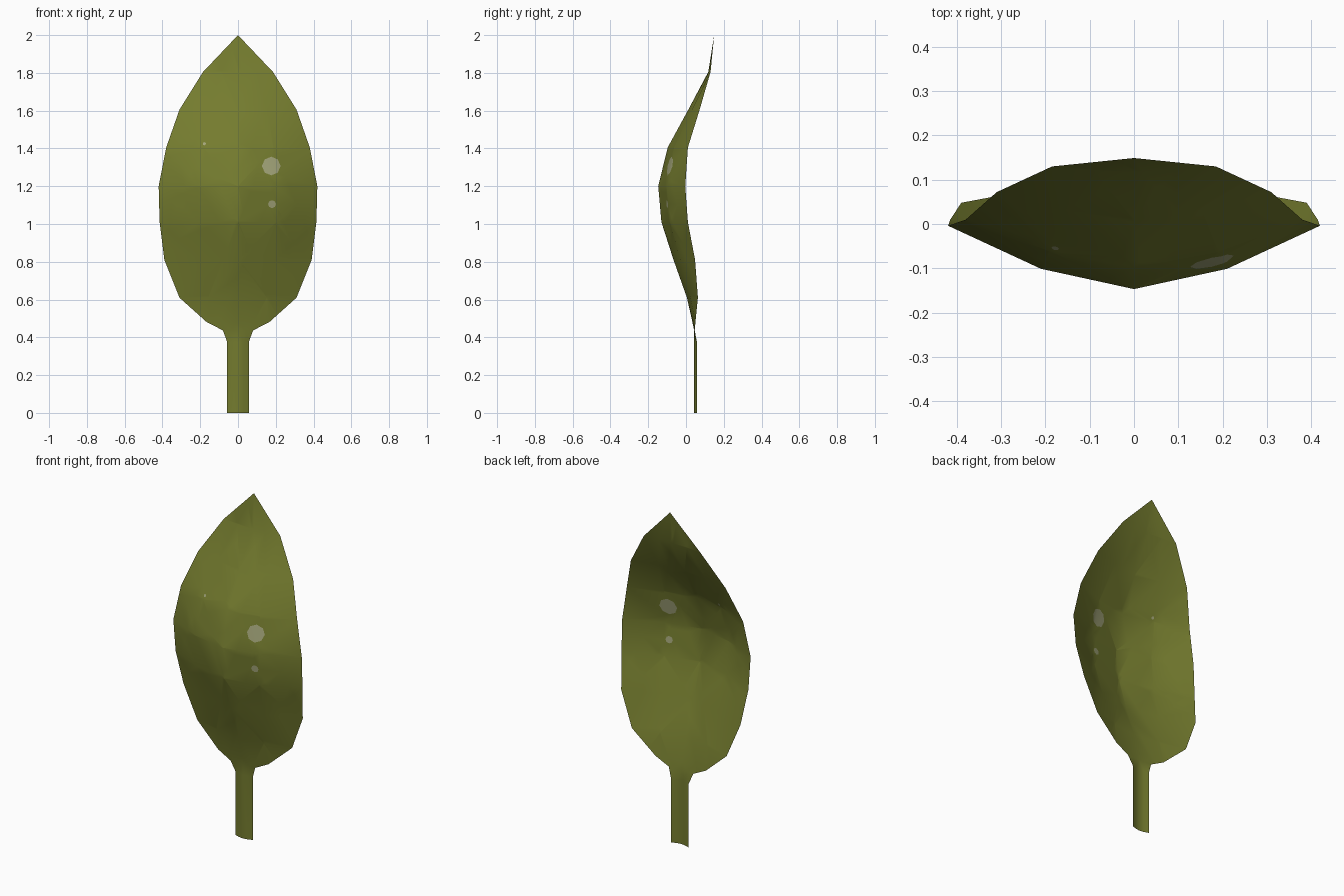
import bpy, bmesh, math
from mathutils import Vector

if "Cube" in bpy.data.objects:
    bpy.data.objects.remove(bpy.data.objects["Cube"])


def material(name, rgb):
    m = bpy.data.materials.new(name)
    m.diffuse_color = (*rgb, 1)
    m.use_nodes = True
    m.node_tree.nodes["Principled BSDF"].inputs["Base Color"].default_value = m.diffuse_color
    return m


# Leaf rows: height, half width, y of the midrib, y of the rim
ROWS = [
    (0.00, 0.057, 0.043, 0.058), (0.375, 0.057, 0.043, 0.058),
    (0.437, 0.08, 0.043, 0.046), (0.48, 0.165, 0.034, 0.05),
    (0.61, 0.31, 0.005, 0.063), (0.81, 0.39, -0.066, 0.048),
    (1.01, 0.415, -0.13, 0.010), (1.20, 0.42, -0.147, -0.004),
    (1.405, 0.38, -0.097, 0.010), (1.605, 0.31, 0.012, 0.072),
    (1.805, 0.185, 0.118, 0.130),
]
TIP = (0, 0.149, 2.0)
COLUMNS = [(-1, 1), (-0.5, 0.32), (0, 0), (0.5, 0.32), (1, 1)]  # across, curl

# Curved leaf blade and stalk as one sheet
bm = bmesh.new()
grid = [[bm.verts.new((u * w, ym + (ye - ym) * c, z)) for u, c in COLUMNS]
        for z, w, ym, ye in ROWS]
for low, high in zip(grid, grid[1:]):
    for i in range(4):
        bm.faces.new((low[i], low[i + 1], high[i + 1], high[i]))
tip = bm.verts.new(TIP)
for a, b in zip(grid[-1], grid[-1][1:]):
    bm.faces.new((a, b, tip))
bmesh.ops.triangulate(bm, faces=bm.faces[:])

# Pale spots: cut rounded outlines into the sheet (x, z, radius)
SPOTS = [(0.176, 1.307, 0.047), (0.18, 1.105, 0.02), (-0.178, 1.425, 0.008)]
for x, z, r in SPOTS:
    centre = Vector((x, 0, z))
    inside = bm.faces[:]
    for k in range(8):
        a = math.tau * (k + 0.5) / 8
        n = Vector((math.cos(a), 0, math.sin(a)))
        p = centre + n * r * 0.97
        edges = {e for f in inside for e in f.edges}
        verts = {v for f in inside for v in f.verts}
        out = bmesh.ops.bisect_plane(
            bm, geom=list(verts) + list(edges) + inside,
            plane_co=p, plane_no=n, dist=1e-6)
        inside = [g for g in out["geom"] if isinstance(g, bmesh.types.BMFace)
                  and (g.calc_center_median() - p).dot(n) < 0]
    for f in inside:
        f.material_index = 1

for f in bm.faces:
    f.smooth = True
mesh = bpy.data.meshes.new("leaf")
bm.to_mesh(mesh)
bm.free()
mesh.materials.append(material("olive green", (0.175, 0.2, 0.028)))
mesh.materials.append(material("pale spot", (0.36, 0.37, 0.19)))
leaf = bpy.data.objects.new("leaf", mesh)
bpy.context.collection.objects.link(leaf)
